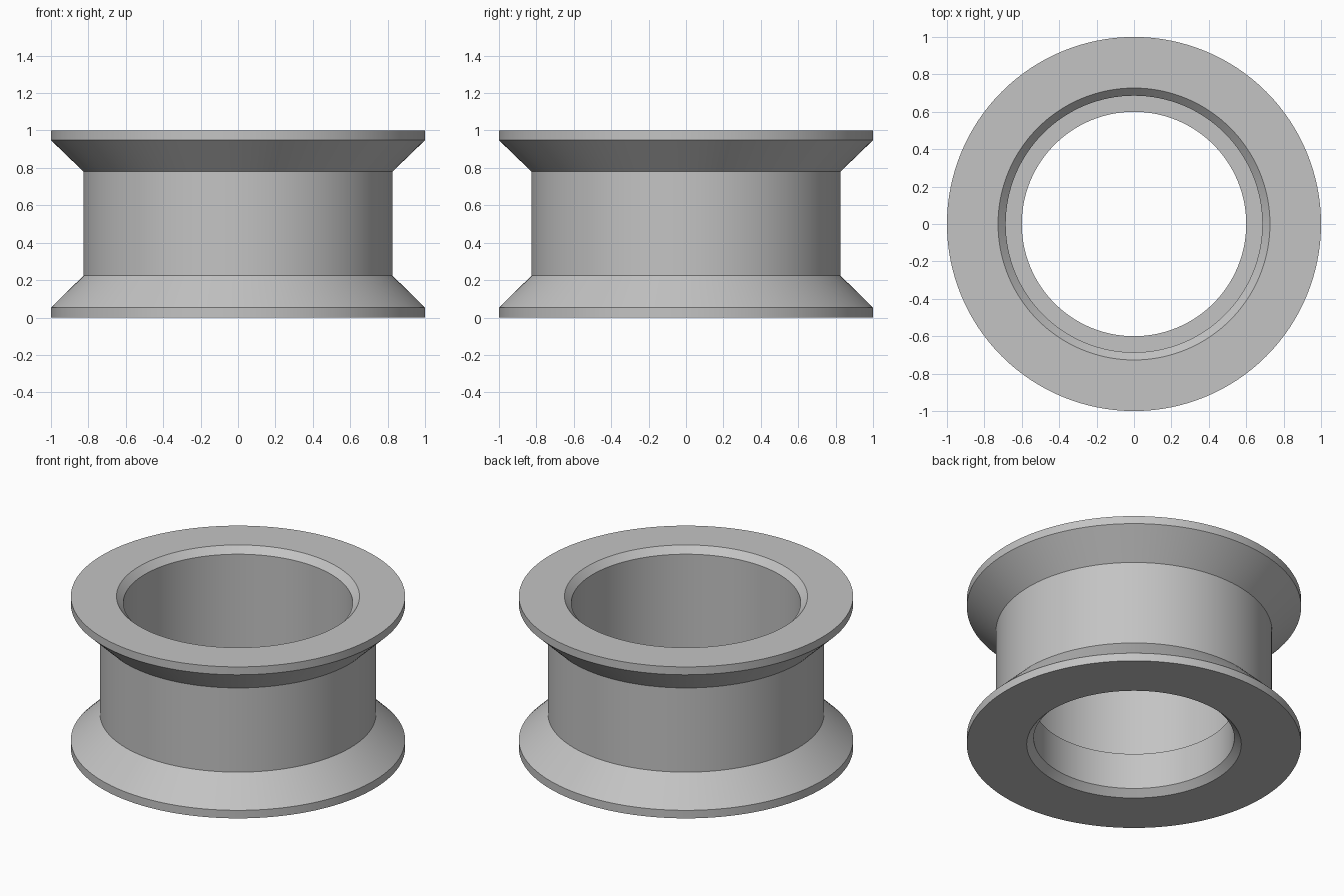
import bpy
import bmesh
import math

cube = bpy.data.objects.get("Cube")
if cube:
    bpy.data.objects.remove(cube, do_unlink=True)

SEGMENTS = 128

# Plain grey metal
grey = bpy.data.materials.new("grey")
grey.use_nodes = True
colour = (0.55, 0.55, 0.55, 1)
grey.diffuse_color = colour
grey.node_tree.nodes["Principled BSDF"].inputs["Base Color"].default_value = colour

# Closed cross-section (radius, height)
outside = [(1, 0), (1, 0.053), (0.826, 0.224), (0.826, 0.78), (1, 0.948), (1, 1)]
stepped_bore = [(0.727, 1), (0.686, 0.958), (0.686, 0.28),
                (0.6, 0.28), (0.6, 0.042), (0.642, 0)]
profile = outside + stepped_bore

# Flanged bushing: the section turned around the z axis
bm = bmesh.new()
verts = [bm.verts.new((r, 0, z)) for r, z in profile]
edges = [bm.edges.new((a, b)) for a, b in zip(verts, verts[1:] + verts[:1])]
bmesh.ops.spin(bm, geom=verts + edges, cent=(0, 0, 0), axis=(0, 0, 1),
               angle=math.tau, steps=SEGMENTS, use_merge=False)
bmesh.ops.remove_doubles(bm, verts=bm.verts[:], dist=0.0005)
bmesh.ops.recalc_face_normals(bm, faces=bm.faces[:])

mesh = bpy.data.meshes.new("flanged_bushing")
bm.to_mesh(mesh)
bm.free()
mesh.materials.append(grey)
bushing = bpy.data.objects.new("flanged_bushing", mesh)
bpy.context.collection.objects.link(bushing)

# Smooth around the axis, sharp at the rims
bpy.ops.object.select_all(action="DESELECT")
bushing.select_set(True)
bpy.context.view_layer.objects.active = bushing
bpy.ops.object.shade_smooth_by_angle(angle=math.radians(30))
